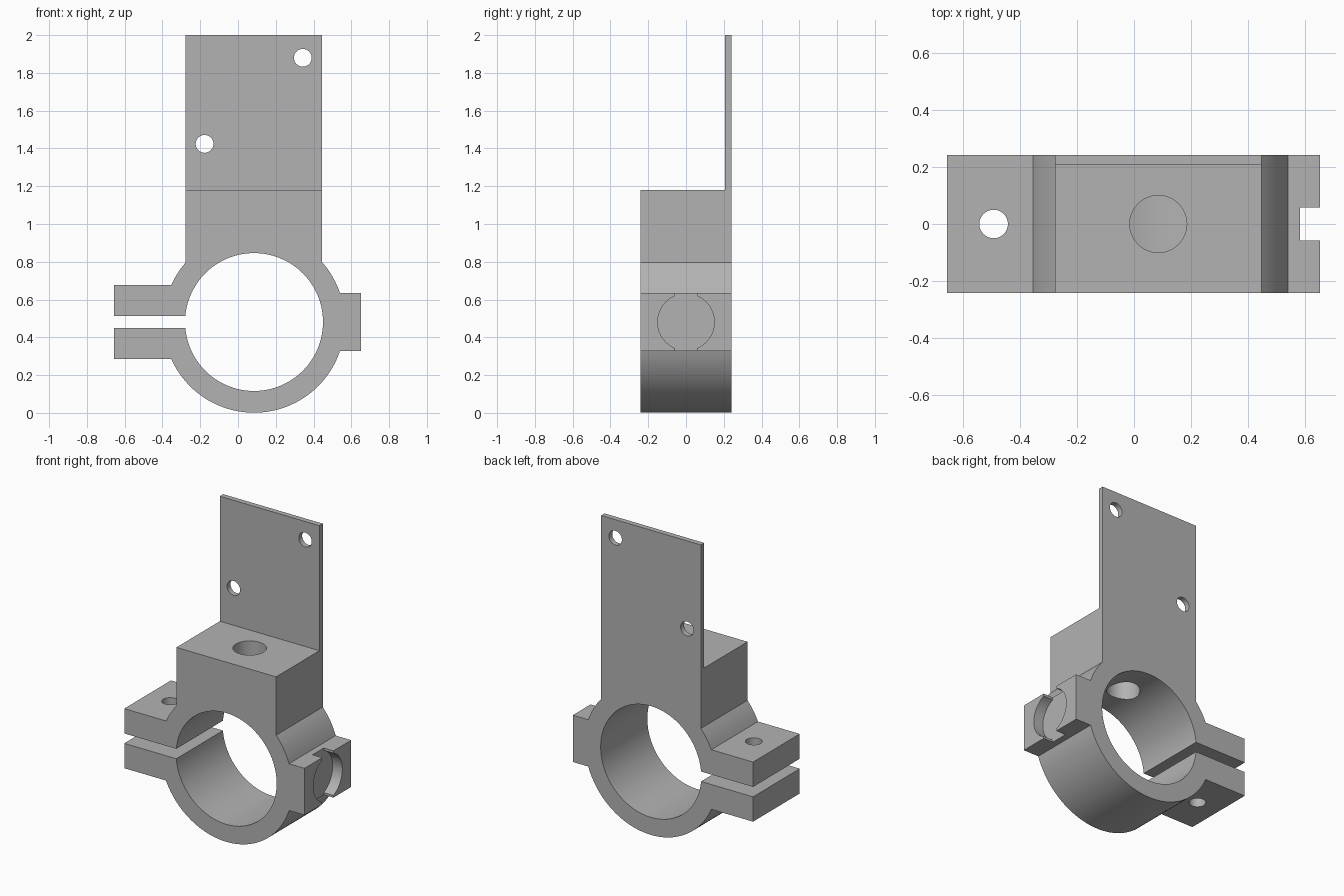
import bpy, bmesh, math
from math import pi, asin, acos

cube = bpy.data.objects.get("Cube")
if cube:
    bpy.data.objects.remove(cube, do_unlink=True)

grey = bpy.data.materials.new("plain_grey")
grey.use_nodes = True
colour = (0.45, 0.45, 0.45, 1)
grey.diffuse_color = colour
grey.node_tree.nodes["Principled BSDF"].inputs["Base Color"].default_value = colour

CX, CZ = 0.085, 0.481          # bore centre
BORE, OUTER = 0.365, 0.48      # ring radii
DEPTH = 0.242                  # half depth
LEFT, RIGHT = -0.277, 0.446    # upright sides
EAR_END, LUG_END = -0.656, 0.652
EAR_LOW, SLIT_LOW, SLIT_HIGH, EAR_HIGH = 0.286, 0.449, 0.514, 0.677
LUG_LOW, LUG_HIGH = 0.328, 0.635
BLOCK_TOP, PLATE_FRONT = 1.18, 0.207


def arc(r, a, b):
    n = max(2, round(abs(b - a) / (pi / 64)))
    return [(CX + r * math.cos(a + (b - a) * i / n),
             CZ + r * math.sin(a + (b - a) * i / n)) for i in range(n + 1)]


def rise(z, r):
    return asin((z - CZ) / r)


def finish(bm, name):
    bmesh.ops.recalc_face_normals(bm, faces=bm.faces)
    mesh = bpy.data.meshes.new(name)
    bm.to_mesh(mesh)
    bm.free()
    obj = bpy.data.objects.new(name, mesh)
    bpy.context.collection.objects.link(obj)
    return obj


def extrude_profile(name, points):
    bm = bmesh.new()
    face = bm.faces.new([bm.verts.new((x, -DEPTH, z)) for x, z in points])
    new = bmesh.ops.extrude_face_region(bm, geom=[face])["geom"]
    verts = [v for v in new if isinstance(v, bmesh.types.BMVert)]
    bmesh.ops.translate(bm, verts=verts, vec=(0, 2 * DEPTH, 0))
    return finish(bm, name)


def box(name, low, high):
    bm = bmesh.new()
    bmesh.ops.create_cube(bm, size=1)
    for v in bm.verts:
        v.co = [l + (c + 0.5) * (h - l) for c, l, h in zip(v.co, low, high)]
    return finish(bm, name)


def rod(name, axis, centre, r, length):
    bm = bmesh.new()
    bmesh.ops.create_cone(bm, cap_ends=True, segments=64, radius1=r,
                          radius2=r, depth=length)
    obj = finish(bm, name)
    obj.location = centre
    obj.rotation_euler = {"x": (0, pi / 2, 0), "y": (pi / 2, 0, 0), "z": (0, 0, 0)}[axis]
    return obj


# Split ring, clamp ears, lug and upright as one closed outline
outline = [(EAR_END, SLIT_LOW), (EAR_END, EAR_LOW)]
outline += arc(OUTER, pi - rise(EAR_LOW, OUTER), 2 * pi + rise(LUG_LOW, OUTER))
outline += [(LUG_END, LUG_LOW), (LUG_END, LUG_HIGH)]
outline += arc(OUTER, rise(LUG_HIGH, OUTER), acos((RIGHT - CX) / OUTER))
outline += [(RIGHT, 2), (LEFT, 2)]
outline += arc(OUTER, acos((LEFT - CX) / OUTER), pi - rise(EAR_HIGH, OUTER))
outline += [(EAR_END, EAR_HIGH), (EAR_END, SLIT_HIGH)]
outline += arc(BORE, pi - rise(SLIT_HIGH, BORE), -pi - rise(SLIT_LOW, BORE))
bracket = extrude_profile("clamp_bracket", outline)
bracket.data.materials.append(grey)

cutters = [
    # Space in front of the thin plate
    box("plate_step", (-1, -1, BLOCK_TOP), (1, PLATE_FRONT, 3)),
    # Plate screw holes
    rod("upper_plate_hole", "y", (0.343, DEPTH, 1.88), 0.047, 0.3),
    rod("lower_plate_hole", "y", (-0.177, DEPTH, 1.424), 0.047, 0.3),
    # Hole from the block top into the bore
    rod("block_hole", "z", (CX, 0, 1.0), 0.1, 0.7),
    # Bolt hole through both ears
    rod("ear_hole", "z", (-0.492, 0, CZ), 0.05, 1),
    # Round pocket and slot in the lug
    rod("lug_pocket", "x", (0.682, 0, CZ), 0.15, 0.2),
    box("lug_slot", (0.582, -0.058, 0.2), (0.8, 0.058, 0.8)),
]
for cutter in cutters:
    cutter.hide_render = True
    mod = bracket.modifiers.new(cutter.name, "BOOLEAN")
    mod.operation = "DIFFERENCE"
    mod.solver = "EXACT"
    mod.object = cutter

# Bake the cuts and drop the cutters
bpy.context.view_layer.update()
evaluated = bracket.evaluated_get(bpy.context.evaluated_depsgraph_get())
cut_mesh = bpy.data.meshes.new_from_object(evaluated)
bracket.modifiers.clear()
bracket.data = cut_mesh
for cutter in cutters:
    bpy.data.objects.remove(cutter, do_unlink=True)
cut_mesh.materials.clear()
cut_mesh.materials.append(grey)
for poly in cut_mesh.polygons:
    poly.material_index = 0

bpy.ops.object.select_all(action="DESELECT")
bracket.select_set(True)
bpy.context.view_layer.objects.active = bracket
bpy.ops.object.shade_smooth_by_angle(angle=math.radians(25))
